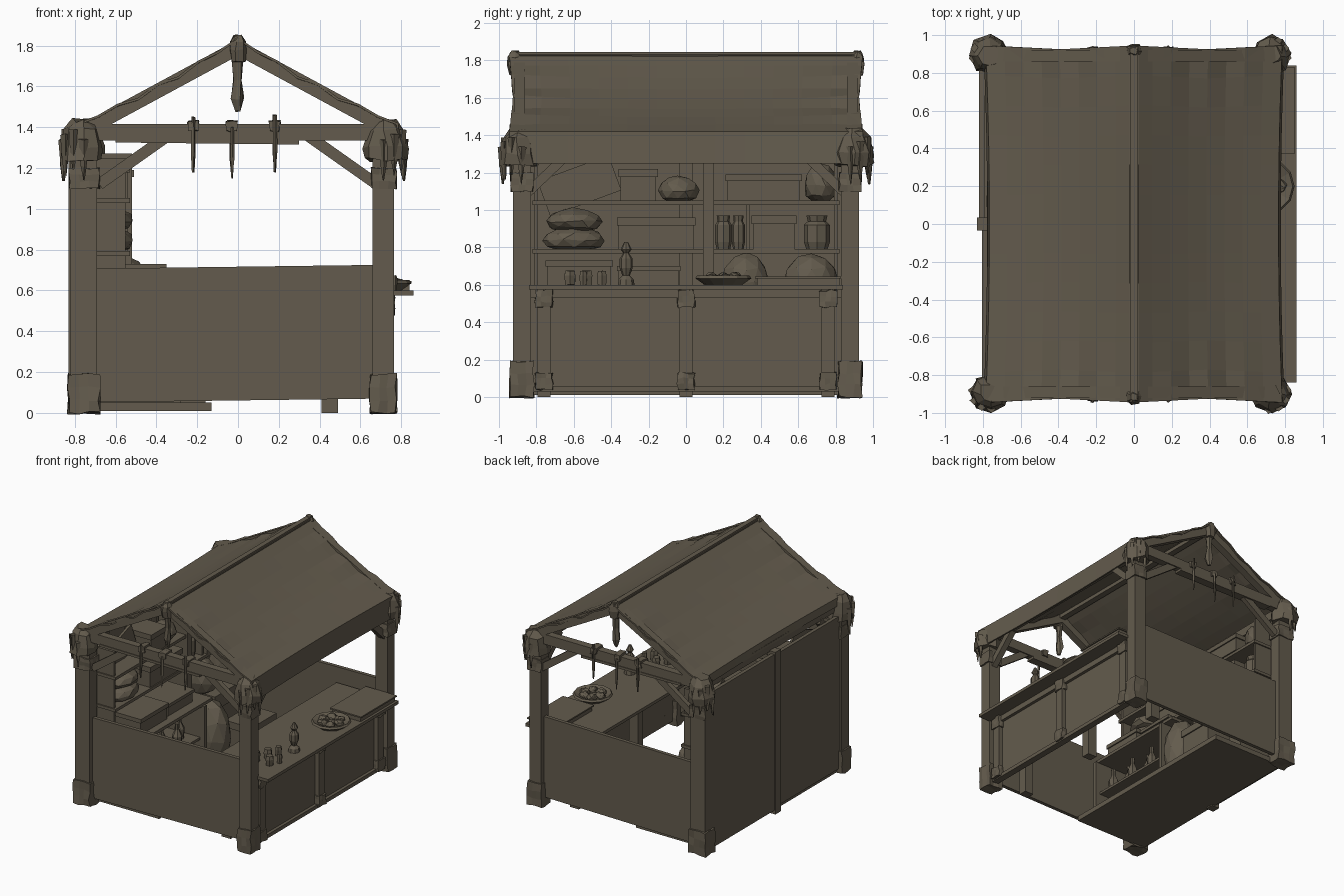
import bpy, bmesh, math, random
from mathutils import Vector, Matrix

if "Cube" in bpy.data.objects:
    bpy.data.objects.remove(bpy.data.objects["Cube"])
random.seed(4)

COLOUR = (0.125, 0.105, 0.074, 1)
mat = bpy.data.materials.new("weathered brown")
mat.use_nodes = True
mat.diffuse_color = COLOUR
bsdf = mat.node_tree.nodes["Principled BSDF"]
bsdf.inputs["Base Color"].default_value = COLOUR
bsdf.inputs["Roughness"].default_value = 0.9


def finish(name, bm, jitter=0):
    for v in bm.verts:
        v.co += Vector([random.uniform(-jitter, jitter) for _ in range(3)])
    bmesh.ops.recalc_face_normals(bm, faces=bm.faces)
    mesh = bpy.data.meshes.new(name)
    bm.to_mesh(mesh)
    bm.free()
    mesh.materials.append(mat)
    ob = bpy.data.objects.new(name, mesh)
    bpy.context.collection.objects.link(ob)
    return ob


def box(name, x0, x1, y0, y1, z0, z1, cuts=0, jitter=0):
    bm = bmesh.new()
    m = Matrix.Translation(((x0 + x1) / 2, (y0 + y1) / 2, (z0 + z1) / 2))
    m = m @ Matrix.Diagonal((x1 - x0, y1 - y0, z1 - z0, 1))
    bmesh.ops.create_cube(bm, size=1, matrix=m)
    if cuts:
        bmesh.ops.subdivide_edges(bm, edges=bm.edges, cuts=cuts, use_grid_fill=True)
    return finish(name, bm, jitter)


def beam(name, p, q, w, h):
    # square timber from p to q, w across and h deep
    p, q = Vector(p), Vector(q)
    d = q - p
    up = Vector((0, 1, 0)) if abs(d.y) < abs(d.x) + 0.001 else Vector((1, 0, 0))
    side = d.normalized().cross(up)
    rot = Matrix((side, up, d.normalized())).transposed().to_4x4()
    bm = bmesh.new()
    bmesh.ops.create_cube(bm, size=1, matrix=Matrix.Translation((p + q) / 2) @ rot
                          @ Matrix.Diagonal((w, h, d.length, 1)))
    return finish(name, bm)


def lathe(name, x, y, z, profile, sides=8, jitter=0):
    # turned solid from (radius, height) pairs
    bm = bmesh.new()
    rings = [[bm.verts.new((x + r * math.cos(a * math.tau / sides),
                            y + r * math.sin(a * math.tau / sides), z + h))
              for a in range(sides)] for r, h in profile]
    for lo, hi in zip(rings, rings[1:]):
        for i in range(sides):
            j = (i + 1) % sides
            bm.faces.new((lo[i], lo[j], hi[j], hi[i]))
    bm.faces.new(rings[0])
    bm.faces.new(rings[-1])
    return finish(name, bm, jitter)


def sack(name, x, y, z, rx, ry, h):
    bm = bmesh.new()
    bmesh.ops.create_icosphere(bm, subdivisions=2, radius=1)
    for v in bm.verts:
        v.co = Vector((x + v.co.x * rx, y + v.co.y * ry, z + (max(v.co.z, -0.7) + 0.7) / 1.7 * h))
    return finish(name, bm, 0.006)


def crate(name, x0, x1, y0, y1, z0, z1):
    # box with an overhanging lid
    lid = z0 + (z1 - z0) * 0.75
    box(name, x0, x1, y0, y1, z0, lid)
    box(name + "_lid", x0 - .01, x1 + .01, y0 - .01, y1 + .01, lid, z1)


# Corner posts with wrapped feet, cloth hoods and dangling cloth tips
for sx, x0, x1 in ((-1, -.82, -.69), (1, .66, .765)):
    cx = (x0 + x1) / 2
    for sy in (-1, 1):
        ya, yb = sorted((sy * .83, sy * .925))
        box("corner_post", x0, x1, ya, yb, .02, 1.4)
        box("post_foot", x0 - .012, x1 + .01, ya - .015, yb + .015, 0, .19, 2, .007)
        box("post_binding", x0 - .006, x1 + .01, ya - .01, yb + .01, 1.1, 1.2, 2, .005)
        lathe("corner_hood", cx + sx * .01, sy * .895, 1.24,
              [(.1, 0), (.105, .06), (.085, .15), (.05, .195)], 8, .012)
        for k in range(4):
            a = math.atan2(sy, sx) + (k - 1.5) * .6
            lathe("hood_tip", cx + sx * .01 + .09 * math.cos(a), sy * .89 + .09 * math.sin(a),
                  1.14 + .025 * (k % 3), [(.004, 0), (.014, .07), (.024, .2)], 4, .004)
        beam("side_brace", (cx, sy * .85, 1.09), (cx, sy * .62, 1.31), .05, .05)

# Gable frames at both ends
for sy in (-1, 1):
    y = sy * .89
    for sx in (-1, 1):
        beam("rafter", (0, y, 1.79), (sx * .74, y, 1.39), .07, .06)
        beam("gable_brace", (sx * .68, y, 1.12), (sx * .34, y, 1.36), .055, .04)
    beam("tie_beam", (-.7, y, 1.375), (.7, y, 1.375), .08, .06)
    beam("tie_rope", (-.6, y, 1.335), (.3, y, 1.325), .02, .07)
    lathe("ridge_wrap", 0, sy * .915, 1.72, [(.035, 0), (.045, .06), (.04, .1), (.02, .13)], 7, .005)
    lathe("hanging_cloth", 0, sy * .9, 1.48, [(.012, 0), (.03, .06), (.02, .15), (.032, .3)], 6, .006)
    for x, top, low in ((-.22, 1.45, 1.18), (-.03, 1.4, 1.15), (.18, 1.46, 1.18)):
        lathe("strap", x, sy * .935, low, [(.004, 0), (.011, .1), (.009, top - low)], 5, .003)
        box("strap_knot", x - .025, x + .025, y - .045, y + .045, 1.38, 1.43, 1, .006)
beam("ridge_pole", (0, -.92, 1.805), (0, .92, 1.805), .05, .05)

# Canvas roof: sagging sheet pulled towards the ridge ends, with side valances
bm = bmesh.new()
NX, NY = 8, 12
grid = {}
for sx in (-1, 1):
    drop = 1.25 if sx > 0 else 1.36
    for j in range(NY + 1):
        v = j / NY * 2 - 1
        for i in range(NX + 2):
            u = min(i / NX, 1)
            bow = 1 - v * v
            x = sx * u * (.785 - .02 * bow)
            y = v * (.925 + .02 * abs(2 * u - 1))
            sag = .025 * math.sin(math.pi * u) * (1 + .6 * bow)
            fold = .012 * math.cos(i * math.pi) * abs(v) ** 4 * math.sin(math.pi * u)
            z = 1.84 - .42 * u - sag + fold
            if i > NX:
                z, x = drop, x + sx * .012
            key = (0 if i == 0 else sx * i, j)
            if key not in grid:
                grid[key] = bm.verts.new((x, y, z))
    for j in range(NY):
        for i in range(NX + 1):
            bm.faces.new([grid[sx * a, b] for a, b in ((i, j), (i + 1, j), (i + 1, j + 1), (i, j + 1))])
roof = finish("canvas_roof", bm)
cloth = roof.modifiers.new("thickness", "SOLIDIFY")
cloth.thickness = .012
beam("ridge_seam", (0, -.94, 1.838), (0, .94, 1.838), .015, .04)
for x in (-.745, .715):
    beam("eave_beam", (x, -.88, 1.345), (x, .88, 1.345), .07, .06)

# Low end panels
for sy in (-1, 1):
    ya, yb = sorted((sy * .855, sy * .885))
    panel = box("end_panel", -.7, .68, ya, yb, .07, .725)
    for v in panel.data.vertices:
        v.co.z -= .018 if v.co.x < 0 else 0

# Tall closed wall in two leaves with a middle post
box("tall_wall_rear", -.82, -.79, .01, .83, .03, 1.3)
box("tall_wall_front", -.805, -.775, -.83, -.01, .04, 1.28)
box("wall_middle_post", -.83, -.76, -.035, .035, .0, 1.32)

# Serving counter
box("counter_top", .3, .86, -.84, .84, .575, .6)
box("counter_front", .69, .72, -.83, .83, .06, .58)
box("counter_sill", .69, .745, -.83, .83, .03, .06)
box("counter_rail", .69, .745, -.83, .83, .53, .575)
for y in (-.76, 0, .76):
    box("counter_upright", .7, .755, y - .035, y + .035, .04, .58)
    for z in (.04, .48):
        box("upright_binding", .695, .765, y - .045, y + .045, z, z + .09, 2, .006)
    box("counter_leg", .41, .49, y - .035, y + .035, 0, .58)

# Goods on the counter
lathe("lantern", .73, -.32, .6, [(.045, 0), (.04, .03), (.02, .05), (.035, .09),
                                (.035, .14), (.015, .17), (.03, .19), (.01, .23)], 8)
for x, y, r in ((.64, -.53, .03), (.68, -.45, .025), (.6, -.62, .03), (.72, -.62, .03), (.76, -.55, .02)):
    lathe("cup", x, y, .6, [(r, 0), (r * 1.1, .05), (r * .9, .075)], 6, .002)
lathe("basket", .7, .2, .6, [(.1, 0), (.15, .035), (.14, .05), (.09, .03)], 12)
for k in range(6):
    a = k * math.tau / 6
    sack("loaf", .7 + .07 * math.cos(a), .2 + .07 * math.sin(a), .62, .04, .035, .045)
crate("flat_crate", .58, .84, .38, .82, .6, .645)

# Wall shelves
for z in (.78, 1.04):
    box("wall_shelf", -.79, -.53, -.82, .82, z - .012, z + .012)
box("shelf_divider", -.78, -.52, .09, .15, .58, 1.27)
for y in (-.81, .79, .32):
    box("shelf_side", -.79, -.55, y, y + .02, .6, 1.04 if y == .32 else 1.25)

# Goods on the shelves
crate("top_box", -.76, -.54, -.35, -.16, 1.05, 1.22)
beam("leaning_board", (-.68, -.76, 1.06), (-.68, -.38, 1.2), .2, .02)
sack("top_sack", -.65, -.04, 1.05, .1, .11, .13)
crate("top_chest", -.76, -.52, .22, .61, 1.05, 1.19)
sack("tall_sack", -.64, .72, 1.05, .11, .09, .2)
for z, r in ((.79, .17), (.89, .15)):
    sack("stacked_sack", -.64, -.6, z, .13, r, .12)
crate("middle_box", -.76, -.54, -.36, .04, .79, .96)
for y, r in ((.2, .045), (.28, .035), (.7, .07)):
    lathe("jar", -.62, y, .79, [(r * .8, 0), (r, .04), (r, .13), (r * .7, .15), (r * .8, .18)], 8)
crate("small_chest", -.75, -.53, .36, .58, .79, .97)

# Base cabinet with bottles
box("cabinet_bottom", -.79, -.13, -.83, .83, .01, .05)
box("cabinet_top", -.79, -.3, -.82, .1, .575, .6)
box("cabinet_shelf", -.79, -.32, -.8, 0, .3, .32)
for y in (-.82, -.03):
    box("cabinet_side", -.79, -.28, y, y + .03, .05, .58)
for z in (.05, .32):
    for k in range(6):
        lathe("bottle", -.38 - .06 * (k % 2), -.7 + k * .115, z,
              [(.035, 0), (.04, .08), (.015, .13), (.018, .18)], 7)
crate("long_chest", -.6, -.36, -.74, -.4, .6, .73)
crate("short_chest", -.62, -.38, -.36, -.04, .6, .7)

# Sacks and crates beside the cabinet
crate("floor_crate", -.72, -.42, .3, .78, .05, .5)
sack("floor_sack", -.36, .16, .05, .16, .14, .5)
for y, r in ((.32, .13), (.67, .15)):
    sack("grain_sack", -.56, y, .5, .14, r, .27)
crate("low_crate", -.38, -.16, .4, .7, .05, .28)
